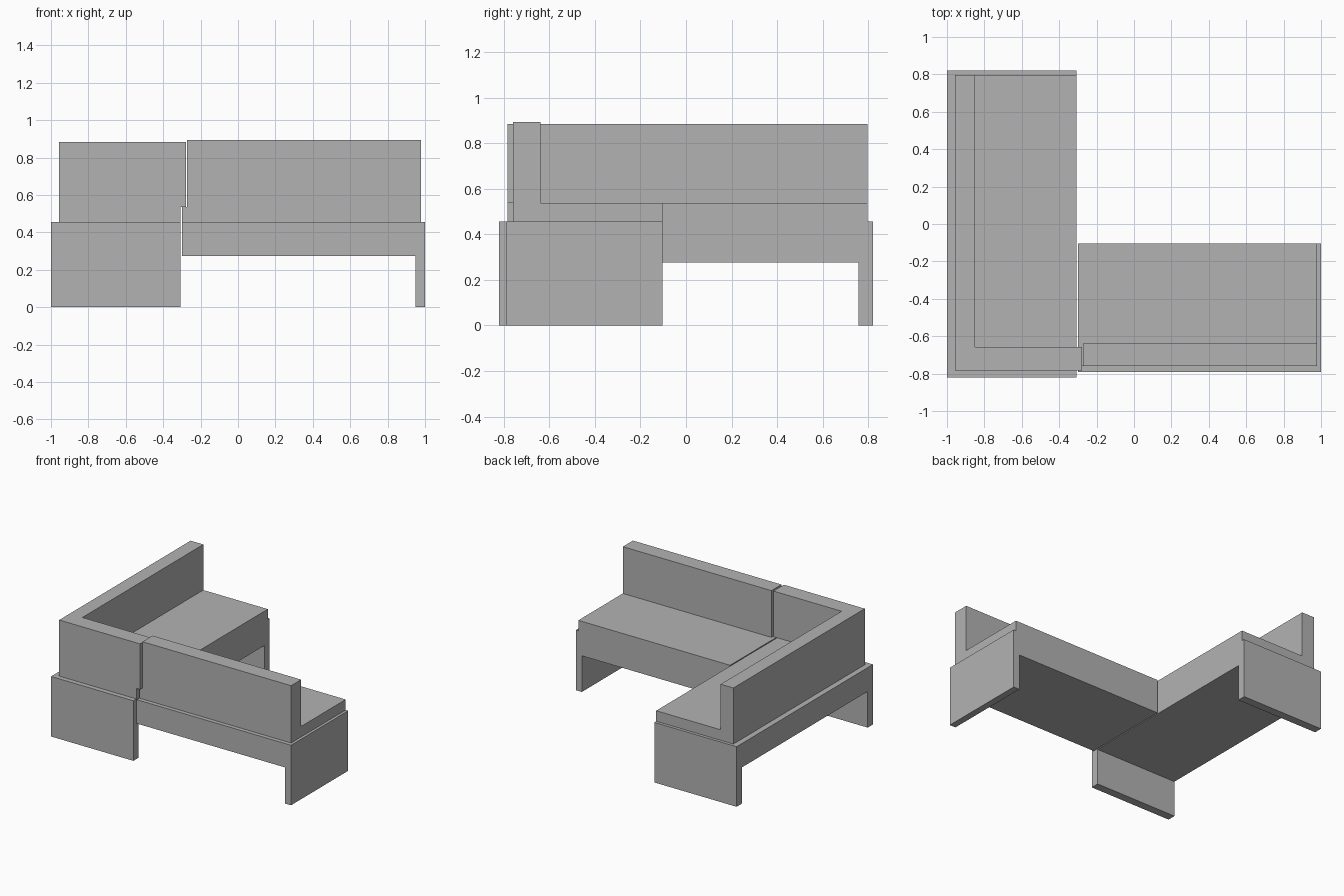
import bpy
import bmesh
from mathutils import Vector

default = bpy.data.objects.get("Cube")
if default:
    bpy.data.objects.remove(default, do_unlink=True)

grey = bpy.data.materials.new("grey_fabric")
grey.use_nodes = True
grey.diffuse_color = (0.45, 0.45, 0.45, 1)
grey.node_tree.nodes["Principled BSDF"].inputs["Base Color"].default_value = (0.45, 0.45, 0.45, 1)


def extrude_profile(name, points, offset):
    """Fill a closed outline and extrude it along the offset."""
    mesh = bpy.data.meshes.new(name)
    bm = bmesh.new()
    face = bm.faces.new([bm.verts.new(p) for p in points])
    result = bmesh.ops.extrude_face_region(bm, geom=[face])
    verts = [g for g in result["geom"] if isinstance(g, bmesh.types.BMVert)]
    bmesh.ops.translate(bm, verts=verts, vec=Vector(offset))
    bmesh.ops.recalc_face_normals(bm, faces=bm.faces)
    bm.to_mesh(mesh)
    bm.free()
    mesh.materials.append(grey)
    obj = bpy.data.objects.new(name, mesh)
    bpy.context.collection.objects.link(obj)


def slab(name, outline, bottom, top):
    """Upright block over a floor outline."""
    extrude_profile(name, [(x, y, bottom) for x, y in outline], (0, 0, top - bottom))


def rect(x0, x1, y0, y1):
    return [(x0, y0), (x1, y0), (x1, y1), (x0, y1)]


UNDER, FRAME, SEAT = 0.275, 0.457, 0.537   # underside, frame top and seat top
INNER = -0.307                             # inner side of the long section

# Long section: bridge-shaped frame with a slab leg at both ends
end, leg = 0.82, 0.757
bridge = [(-end, 0), (-leg, 0), (-leg, UNDER), (leg, UNDER),
          (leg, 0), (end, 0), (end, FRAME), (-end, FRAME)]
extrude_profile("long_frame", [(-1, y, z) for y, z in bridge], (1 + INNER, 0, 0))
slab("long_cushion", rect(-0.957, INNER, -0.783, 0.797), FRAME, SEAT)

# Corner backrest wraps the outer side and the front
corner = [(-0.957, -0.783), (-0.277, -0.783), (-0.277, -0.657),
          (-0.85, -0.657), (-0.85, 0.797), (-0.957, 0.797)]
slab("corner_backrest", corner, SEAT, 0.884)

# Short section: frame with one slab leg at the free end
arm = [(-0.299, UNDER), (0.949, UNDER), (0.949, 0), (1, 0), (1, FRAME), (-0.299, FRAME)]
extrude_profile("short_frame", [(x, -0.791, z) for x, z in arm], (0, 0.688, 0))
slab("short_cushion", rect(-0.299, 0.979, -0.76, -0.103), FRAME, SEAT)
slab("short_backrest", rect(-0.272, 0.979, -0.76, -0.639), SEAT, 0.893)
